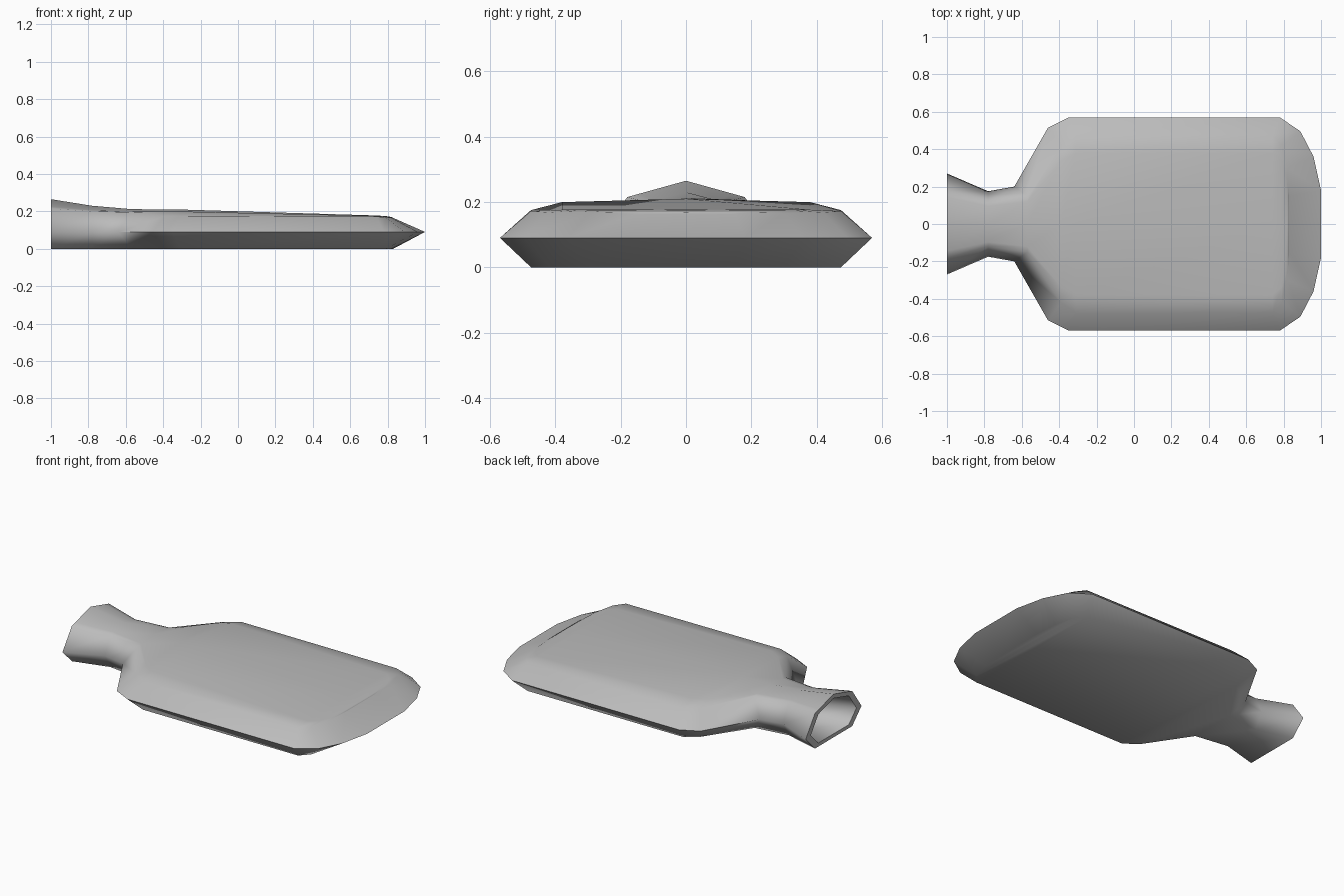
import bpy
import bmesh

cube = bpy.data.objects.get("Cube")
if cube:
    bpy.data.objects.remove(cube, do_unlink=True)


def make_material(name, colour):
    mat = bpy.data.materials.new(name)
    mat.use_nodes = True
    mat.diffuse_color = colour
    mat.node_tree.nodes["Principled BSDF"].inputs["Base Color"].default_value = colour
    return mat


# Stations along the bottle:
# seam x, seam half width, shoulder x, shoulder half width, shoulder z, crown z
NECK = [
    (-1.0, 0.27, -1.0, 0.18, 0.215, 0.265),
    (-0.78, 0.175, -0.78, 0.12, 0.20, 0.23),
    (-0.64, 0.20, -0.57, 0.15, 0.195, 0.212),
]
BODY = [
    (-0.46, 0.515, -0.39, 0.42, 0.175, 0.21),
    (-0.35, 0.57, -0.31, 0.475, 0.175, 0.21),
    (0.78, 0.57, 0.74, 0.475, 0.172, 0.178),
    (0.89, 0.495, 0.79, 0.42, 0.168, 0.175),
    (0.96, 0.36, 0.82, 0.30, 0.166, 0.17),
    (1.0, 0.18, 0.83, 0.15, 0.165, 0.167),
]
SEAM_Z = 0.09


def section(station, crown_blend):
    """Closed ring: crown, top edge, shoulder, seam, base, then mirrored."""
    seam_x, seam_y, x, y, z, crown = station
    top_z = z + crown_blend * (crown - z)
    half = [(x, 0.8 * y, top_z), (x, y, z), (seam_x, seam_y, SEAM_Z), (x, y, 0)]
    mirrored = [(px, -py, pz) for px, py, pz in reversed(half)]
    return [(x, 0, crown)] + half + mirrored


def bore(ring, x, scale):
    """Smaller copy of a neck ring for the inside of the spout."""
    mid = 0.12
    return [(x, py * scale, mid + (pz - mid) * scale) for _, py, pz in ring]


neck = [section(s, 0.2) for s in NECK]
body = [section(s, 0.7) for s in BODY]
inside = [bore(neck[2], -0.6, 0.75), bore(neck[1], -0.78, 0.78), bore(neck[0], -1.0, 0.82)]
rings = inside + neck + body

# Loft the bore, rim, neck and flat body as one skin
bm = bmesh.new()
loops = [[bm.verts.new(p) for p in ring] for ring in rings]
count = len(loops[0])
for a, b in zip(loops, loops[1:]):
    for i in range(count):
        j = (i + 1) % count
        bm.faces.new((a[i], a[j], b[j], b[i]))

# Close the bore and the wedge-shaped far end
bm.faces.new(loops[0])
crown, top, shoulder, seam, base, base_r, seam_r, shoulder_r, top_r = loops[-1]
bm.faces.new((crown, top, shoulder, shoulder_r, top_r))
bm.faces.new((shoulder, seam, seam_r, shoulder_r))
bm.faces.new((seam, base, base_r, seam_r))
bmesh.ops.recalc_face_normals(bm, faces=bm.faces)

# Smooth skin with a hard seam around the body and a hard spout rim
for face in bm.faces:
    face.smooth = True
seam_verts = {loop[k] for loop in loops[5:] for k in (3, 6)}
for edge in bm.edges:
    on_seam = all(v in seam_verts for v in edge.verts)
    on_rim = all(v in loops[2] for v in edge.verts) or all(v in loops[3] for v in edge.verts)
    if on_seam or on_rim:
        edge.smooth = False

mesh = bpy.data.meshes.new("bottle_body")
bm.to_mesh(mesh)
bm.free()
mesh.materials.append(make_material("plain_grey", (0.5, 0.5, 0.5, 1)))
bottle = bpy.data.objects.new("bottle_body", mesh)
bpy.context.collection.objects.link(bottle)
